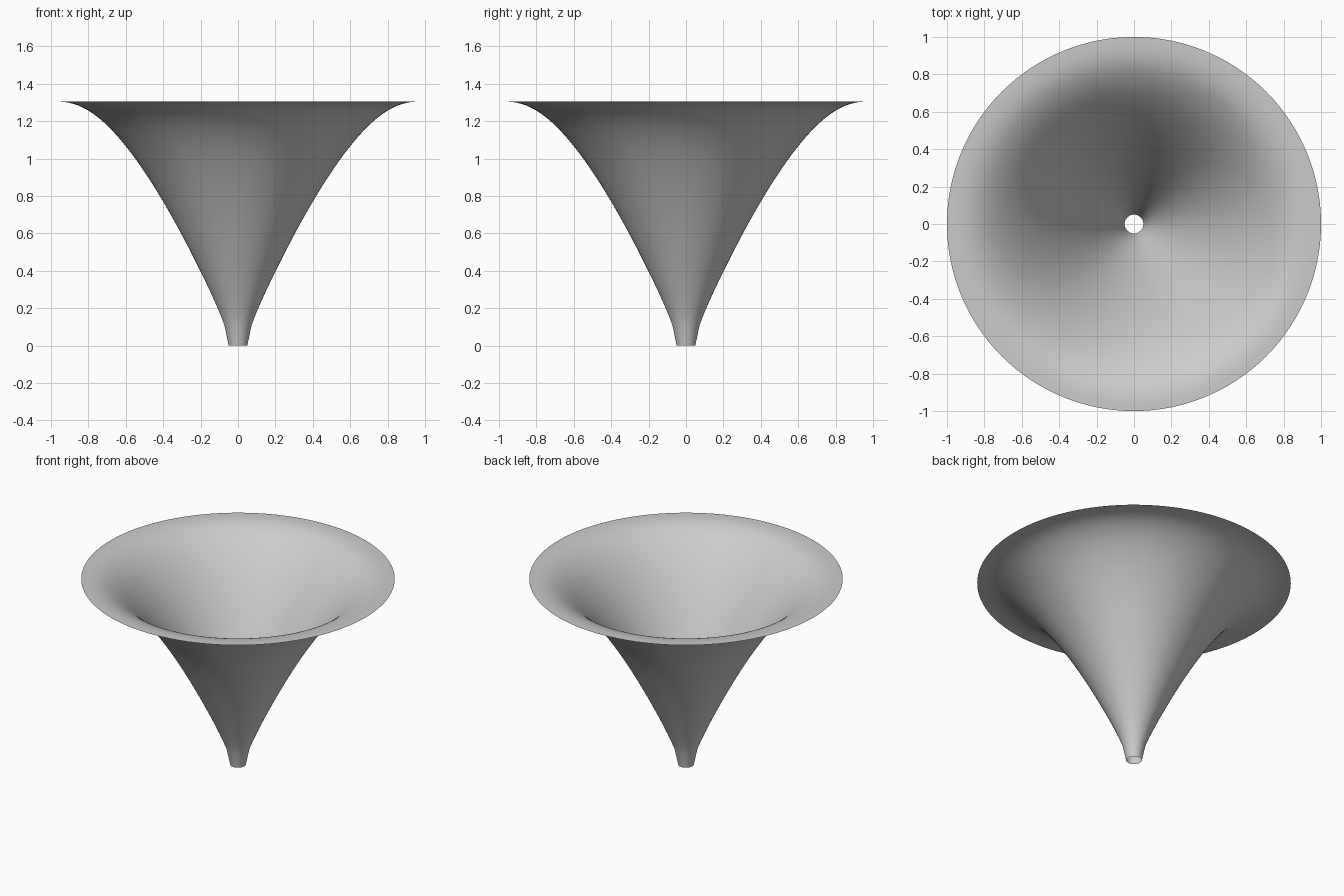
import bpy
import bmesh
from math import sin, cos, pi, sqrt

cube = bpy.data.objects.get("Cube")
if cube:
    bpy.data.objects.remove(cube, do_unlink=True)

THROAT, MOUTH, DEPTH = 0.05, 1.0, 1.305
SLOPE, ROUNDING = 0.48, 3.0
RINGS, SIDES = 64, 128

grey = bpy.data.materials.new("light_grey")
grey.use_nodes = True
grey.diffuse_color = (0.6, 0.6, 0.6, 1)
grey.node_tree.nodes["Principled BSDF"].inputs["Base Color"].default_value = (0.6, 0.6, 0.6, 1)


def cone_radius(z):
    """Hyperbolic throat that opens into a straight cone."""
    return sqrt(THROAT ** 2 + (SLOPE * z) ** 2)


def horn_profile():
    """Cone plus a superellipse flare that lies flat at the mouth."""
    flare = MOUTH - cone_radius(DEPTH)
    points = []
    for i in range(RINGS + 1):
        t = pi / 2 * i / RINGS
        z = DEPTH * sin(t) ** (2 / ROUNDING)
        curl = 1 - max(cos(t), 0) ** (2 / ROUNDING)
        points.append((cone_radius(z) + flare * curl, z))
    return points


# Horn: open thin shell, revolved from the profile
bm = bmesh.new()
rings = []
for r, z in horn_profile():
    rings.append([bm.verts.new((r * cos(2 * pi * k / SIDES), r * sin(2 * pi * k / SIDES), z))
                  for k in range(SIDES)])
for low, high in zip(rings, rings[1:]):
    for k in range(SIDES):
        n = (k + 1) % SIDES
        face = bm.faces.new((low[k], low[n], high[n], high[k]))
        face.smooth = True

mesh = bpy.data.meshes.new("horn_flare")
bm.to_mesh(mesh)
bm.free()
mesh.materials.append(grey)
horn = bpy.data.objects.new("horn_flare", mesh)
bpy.context.collection.objects.link(horn)
